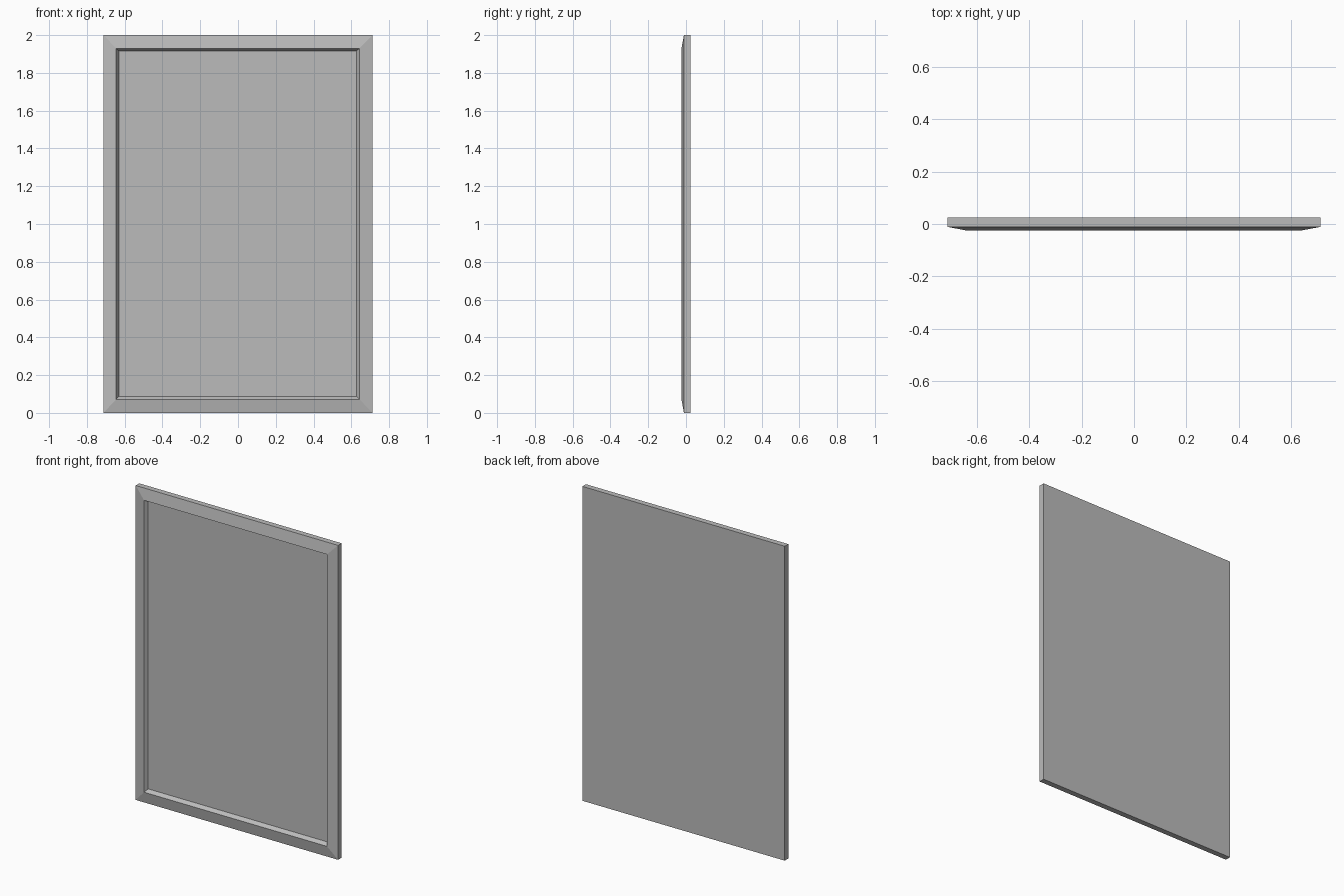
import bpy
import bmesh

cube = bpy.data.objects.get("Cube")
if cube:
    bpy.data.objects.remove(cube, do_unlink=True)

grey = bpy.data.materials.new("plain grey")
grey.use_nodes = True
colour = (0.5, 0.5, 0.5, 1)
grey.diffuse_color = colour
grey.node_tree.nodes["Principled BSDF"].inputs["Base Color"].default_value = colour

bm = bmesh.new()


def ring(left, right, bottom, top, y):
    """Rectangular loop of vertices facing the front."""
    corners = ((left, bottom), (right, bottom), (right, top), (left, top))
    return [bm.verts.new((x, y, z)) for x, z in corners]


# Loops from the back, over the sloped border, down into the recessed panel
loops = [
    ring(-0.712, 0.712, 0, 2, 0.025),
    ring(-0.712, 0.712, 0, 2, -0.011),
    ring(-0.645, 0.643, 0.072, 1.929, -0.024),
    ring(-0.631, 0.627, 0.088, 1.917, -0.001),
]
for a, b in zip(loops, loops[1:]):
    for i in range(4):
        j = (i + 1) % 4
        bm.faces.new((a[i], a[j], b[j], b[i]))

# Flat back and recessed front panel
bm.faces.new(loops[0])
bm.faces.new(loops[-1])
bmesh.ops.recalc_face_normals(bm, faces=bm.faces)

mesh = bpy.data.meshes.new("framed_panel")
bm.to_mesh(mesh)
bm.free()
mesh.materials.append(grey)
panel = bpy.data.objects.new("framed_panel", mesh)
bpy.context.collection.objects.link(panel)
